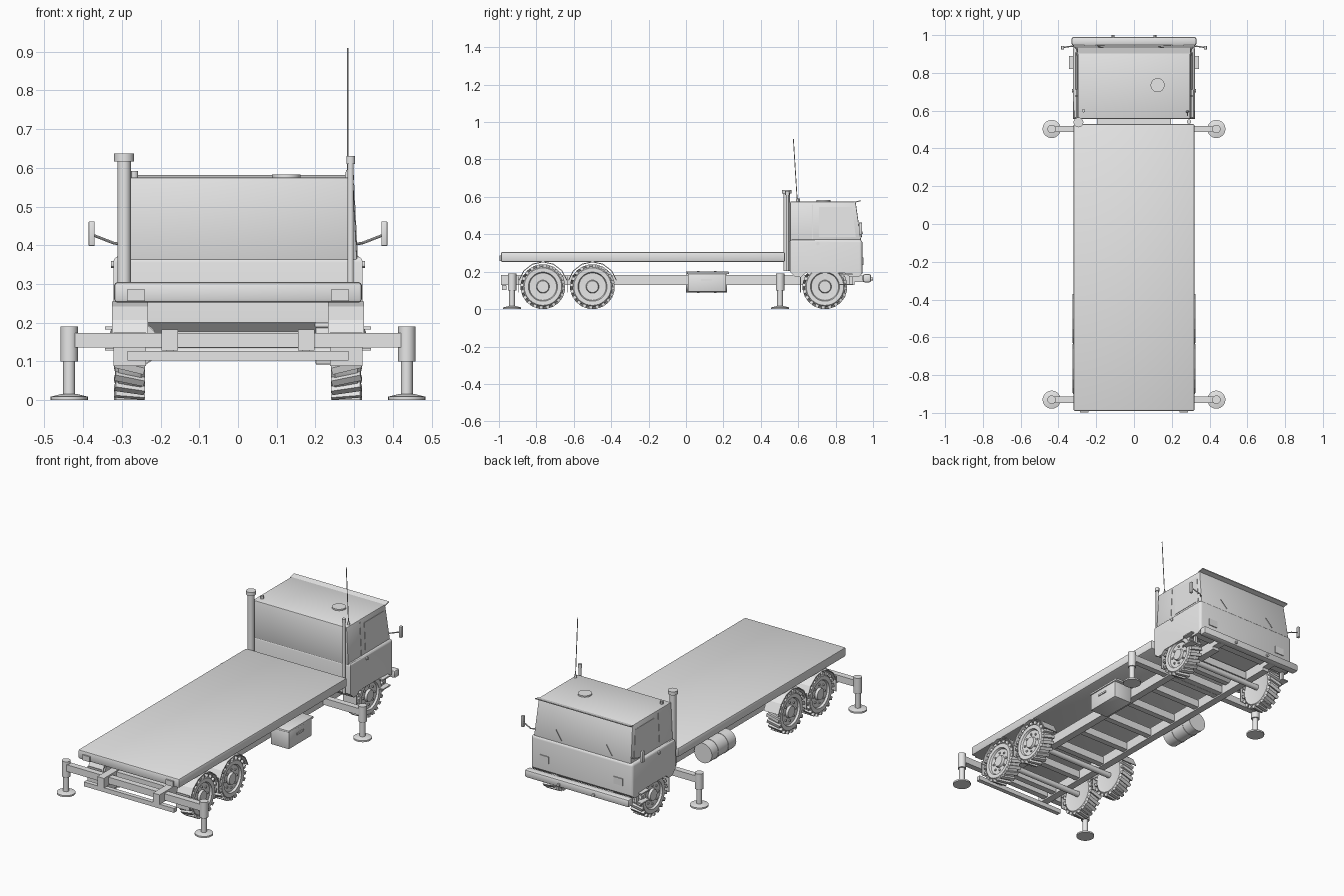
import bpy, bmesh, math
from mathutils import Vector, Matrix

if "Cube" in bpy.data.objects:
    bpy.data.objects.remove(bpy.data.objects["Cube"])

grey = bpy.data.materials.new("plain grey")
grey.diffuse_color = (0.8, 0.8, 0.8, 1)
grey.use_nodes = True
grey.node_tree.nodes["Principled BSDF"].inputs["Base Color"].default_value = grey.diffuse_color


def finish(name, bm, smooth=True):
    bmesh.ops.recalc_face_normals(bm, faces=bm.faces)
    me = bpy.data.meshes.new(name)
    bm.to_mesh(me)
    bm.free()
    me.materials.append(grey)
    ob = bpy.data.objects.new(name, me)
    bpy.context.collection.objects.link(ob)
    if smooth:
        bpy.ops.object.select_all(action='DESELECT')
        ob.select_set(True)
        bpy.context.view_layer.objects.active = ob
        bpy.ops.object.shade_smooth_by_angle(angle=math.radians(30))
    return ob


def add_box(bm, lo, hi, bevel=0):
    lo, hi = Vector(lo), Vector(hi)
    d = hi - lo
    m = Matrix.Translation((lo + hi) / 2) @ Matrix.Diagonal((abs(d.x), abs(d.y), abs(d.z), 1))
    r = bmesh.ops.create_cube(bm, size=1, matrix=m)
    if bevel:
        es = list({e for v in r['verts'] for e in v.link_edges})
        bmesh.ops.bevel(bm, geom=es, offset=bevel, segments=2, profile=0.5, affect='EDGES')


def box(name, lo, hi, bevel=0):
    bm = bmesh.new()
    add_box(bm, lo, hi, bevel)
    return finish(name, bm, bevel > 0)


def add_rod(bm, p, q, r, n=16, r2=None):
    p, q = Vector(p), Vector(q)
    rot = (q - p).to_track_quat('Z', 'Y').to_matrix().to_4x4()
    bmesh.ops.create_cone(bm, cap_ends=True, segments=n, radius1=r, radius2=r if r2 is None else r2,
                          depth=(q - p).length, matrix=Matrix.Translation((p + q) / 2) @ rot)


def rods(name, *specs):
    bm = bmesh.new()
    for s in specs:
        add_rod(bm, *s)
    return finish(name, bm)


def prism(pts, x0, x1):
    """Side profile in y, z extruded along x."""
    bm = bmesh.new()
    f = bm.faces.new([bm.verts.new((x0, y, z)) for y, z in pts])
    r = bmesh.ops.extrude_face_region(bm, geom=[f])
    bmesh.ops.translate(bm, verts=[g for g in r['geom'] if isinstance(g, bmesh.types.BMVert)],
                        vec=(x1 - x0, 0, 0))
    return bm


# Load bed and rear lamps
box("load_bed", (-0.32, -0.99, 0.252), (0.32, 0.53, 0.305), 0.009)
for s in (-1, 1):
    box("rear_lamp", (s * 0.24, -0.997, 0.256), (s * 0.287, -0.989, 0.286))

# Chassis rails, crossmembers, rear bar
for s in (-1, 1):
    box("chassis_rail", (s * 0.155, -0.99, 0.128), (s * 0.197, 0.90, 0.183))
for i in range(9):
    y = -0.86 + i * 0.2
    box("crossmember", (-0.157, y - 0.017, 0.135), (0.157, y + 0.017, 0.178))
box("rear_guard_bar", (-0.285, -0.985, 0.102), (0.285, -0.96, 0.127))
for s in (-1, 1):
    box("guard_bar_bracket", (s * 0.165, -0.98, 0.12), (s * 0.185, -0.965, 0.14))

# Outriggers
for y in (-0.93, 0.503):
    box("outrigger_beam", (-0.425, y - 0.017, 0.136), (0.425, y + 0.017, 0.174))
    for s in (-1, 1):
        x = s * 0.436
        rods("outrigger_leg", ((x, y, 0.1), (x, y, 0.19), 0.0225, 20),
             ((x, y, 0.01), (x, y, 0.105), 0.0155, 16),
             ((x, y, 0.0), (x, y, 0.009), 0.048, 28),
             ((x, y, 0.009), (x, y, 0.016), 0.048, 28, 0.02))


# Wheels with slanted lugs, hub and bolts
def wheel(y, s):
    bm = bmesh.new()
    prof = [(0.0, 0.245), (0.075, 0.245), (0.098, 0.24), (0.108, 0.25), (0.108, 0.308), (0.1, 0.318),
            (0.078, 0.317), (0.073, 0.306), (0.035, 0.304), (0.031, 0.317), (0.0, 0.317)]
    vs = [bm.verts.new((x, r, 0)) for r, x in prof]
    es = [bm.edges.new(e) for e in zip(vs, vs[1:])]
    bmesh.ops.spin(bm, geom=vs + es, cent=(0, 0, 0), axis=(1, 0, 0), angle=2 * math.pi, steps=36)
    bmesh.ops.remove_doubles(bm, verts=bm.verts, dist=1e-5)
    for i in range(20):
        m = (Matrix.Rotation(i * math.tau / 20, 4, 'X') @ Matrix.Translation((0.28, 0, 0.111))
             @ Matrix.Rotation(math.radians(14), 4, 'Z') @ Matrix.Diagonal((0.078, 0.018, 0.016, 1)))
        bmesh.ops.create_cube(bm, size=1, matrix=m)
    for i in range(8):
        a = i * math.tau / 8
        c, d = 0.052 * math.cos(a), 0.052 * math.sin(a)
        add_rod(bm, (0.302, c, d), (0.311, c, d), 0.006, 8)
    bmesh.ops.transform(bm, matrix=Matrix.Translation((0, y, 0.12)) @ Matrix.Diagonal((s, 1, 1, 1)),
                        verts=bm.verts)
    finish("wheel", bm)


for y in (-0.765, -0.5, 0.743):
    rods("axle", ((-0.26, y, 0.12), (0.26, y, 0.12), 0.016))
    for s in (-1, 1):
        wheel(y, s)

# Rear mudguards and mud flaps
for s in (-1, 1):
    for y in (-0.765, -0.5):
        arc = [math.radians(15 + 25 * i) for i in range(7)]
        pts = [(y + 0.135 * math.cos(a), 0.12 + 0.135 * math.sin(a)) for a in arc]
        pts += [(y + 0.130 * math.cos(a), 0.12 + 0.130 * math.sin(a)) for a in reversed(arc)]
        finish("mudguard", prism(pts, s * 0.232, s * 0.325), False)
    for y in (-0.897, -0.632, 0.612):
        box("mud_flap", (s * 0.237, y - 0.002, 0.088), (s * 0.322, y + 0.002, 0.175))

# Tool box on the right, tank on the left
box("tool_box", (0.2, 0.01, 0.092), (0.315, 0.215, 0.188), 0.004)
box("tool_box_lid", (0.198, 0.005, 0.188), (0.318, 0.23, 0.2), 0.003)
box("tool_box_latch", (0.314, 0.08, 0.15), (0.32, 0.14, 0.16))
rods("fuel_tank", ((-0.262, 0.0, 0.145), (-0.262, 0.22, 0.145), 0.056, 28),
     ((-0.262, 0.06, 0.145), (-0.262, 0.072, 0.145), 0.058, 28),
     ((-0.262, 0.15, 0.145), (-0.262, 0.162, 0.145), 0.058, 28))

# Lower cab with wheel arch, rounded shoulders
bm = prism([(0.556, 0.2), (0.556, 0.372), (0.943, 0.372), (0.943, 0.19), (0.925, 0.172), (0.875, 0.172),
            (0.85, 0.192), (0.64, 0.192), (0.615, 0.172), (0.585, 0.172)], -0.322, 0.322)
es = [e for e in bm.edges if all(v.co.z > 0.36 for v in e.verts)
      or (all(v.co.y > 0.94 for v in e.verts) and abs(e.verts[0].co.z - e.verts[1].co.z) > 0.1)]
bmesh.ops.bevel(bm, geom=es, offset=0.016, segments=3, profile=0.5, affect='EDGES')
finish("lower_cab", bm)

# Upper cab, tapering to the roof
bm = prism([(0.557, 0.36), (0.557, 0.575), (0.907, 0.575), (0.937, 0.36)], -0.308, 0.308)
for v in bm.verts:
    if v.co.z > 0.5:
        v.co.x *= 0.965
bmesh.ops.bevel(bm, geom=bm.edges[:], offset=0.005, segments=2, profile=0.5, affect='EDGES')
finish("upper_cab", bm)


def cab_x(z):
    return 0.308 - 0.0108 * (z - 0.36) / 0.215


def side_plate(name, pts, s, t):
    bm = prism(pts, 0, t)
    for v in bm.verts:
        v.co.x = s * (v.co.x + cab_x(v.co.z) - 0.001)
    finish(name, bm, False)


for s in (-1, 1):
    # Door window, door seams, handle and steps
    side_plate("door_window", [(0.712, 0.385), (0.712, 0.545), (0.888, 0.545), (0.908, 0.385)], s, 0.003)
    side_plate("door_seam", [(0.674, 0.36), (0.674, 0.56), (0.679, 0.56), (0.679, 0.36)], s, 0.003)
    rods("door_handle", ((s * 0.32, 0.705, 0.35), (s * 0.328, 0.705, 0.35), 0.009, 12))
    for z in (0.128, 0.183):
        box("cab_step", (s * 0.3, 0.82, z), (s * 0.343, 0.89, z + 0.007))
    box("step_bracket", (s * 0.298, 0.872, 0.128), (s * 0.312, 0.892, 0.185))
    # Mirrors
    rods("mirror_arm", ((s * 0.30, 0.925, 0.402), (s * 0.322, 0.942, 0.406), 0.0035, 8),
         ((s * 0.322, 0.942, 0.406), (s * 0.376, 0.935, 0.427), 0.0035, 8))
    box("mirror", (s * 0.37, 0.924, 0.398), (s * 0.386, 0.942, 0.462), 0.003)
    # Headlamps, wipers, tow hooks
    box("headlamp", (s * 0.205, 0.94, 0.235), (s * 0.262, 0.948, 0.275))
    rods("wiper", ((s * 0.16 - 0.03, 0.939, 0.385), (s * 0.16 + 0.01, 0.932, 0.435), 0.002, 6))
    rods("tow_hook", ((s * 0.11, 0.975, 0.16), (s * 0.11, 1.0, 0.16), 0.008, 12))

# Sun visor, bumper
finish("sun_visor", prism([(0.9, 0.568), (0.9, 0.574), (0.935, 0.582), (0.935, 0.577)], -0.3, 0.3), False)
box("front_bumper", (-0.33, 0.945, 0.143), (0.33, 0.99, 0.187), 0.01)
for s in (-1, 1):
    box("bumper_mount", (s * 0.155, 0.89, 0.145), (s * 0.197, 0.95, 0.18))

# Roof hatch and roof fittings
rods("roof_hatch", ((0.125, 0.735, 0.572), (0.125, 0.735, 0.583), 0.037, 28))
rods("roof_beacon_mount", ((-0.267, 0.6, 0.572), (-0.267, 0.6, 0.592), 0.009, 12))
rods("antenna", ((0.283, 0.595, 0.572), (0.283, 0.595, 0.594), 0.008, 12, 0.004),
     ((0.283, 0.594, 0.59), (0.283, 0.574, 0.91), 0.0022, 6))

# Air intake and exhaust stacks behind the cab
rods("air_intake_stack", ((-0.294, 0.538, 0.205), (-0.294, 0.538, 0.62), 0.0175, 20),
     ((-0.294, 0.538, 0.617), (-0.294, 0.538, 0.637), 0.026, 20))
rods("exhaust_stack", ((0.291, 0.542, 0.205), (0.291, 0.542, 0.615), 0.008, 14),
     ((0.291, 0.542, 0.61), (0.291, 0.542, 0.631), 0.0115, 14))
